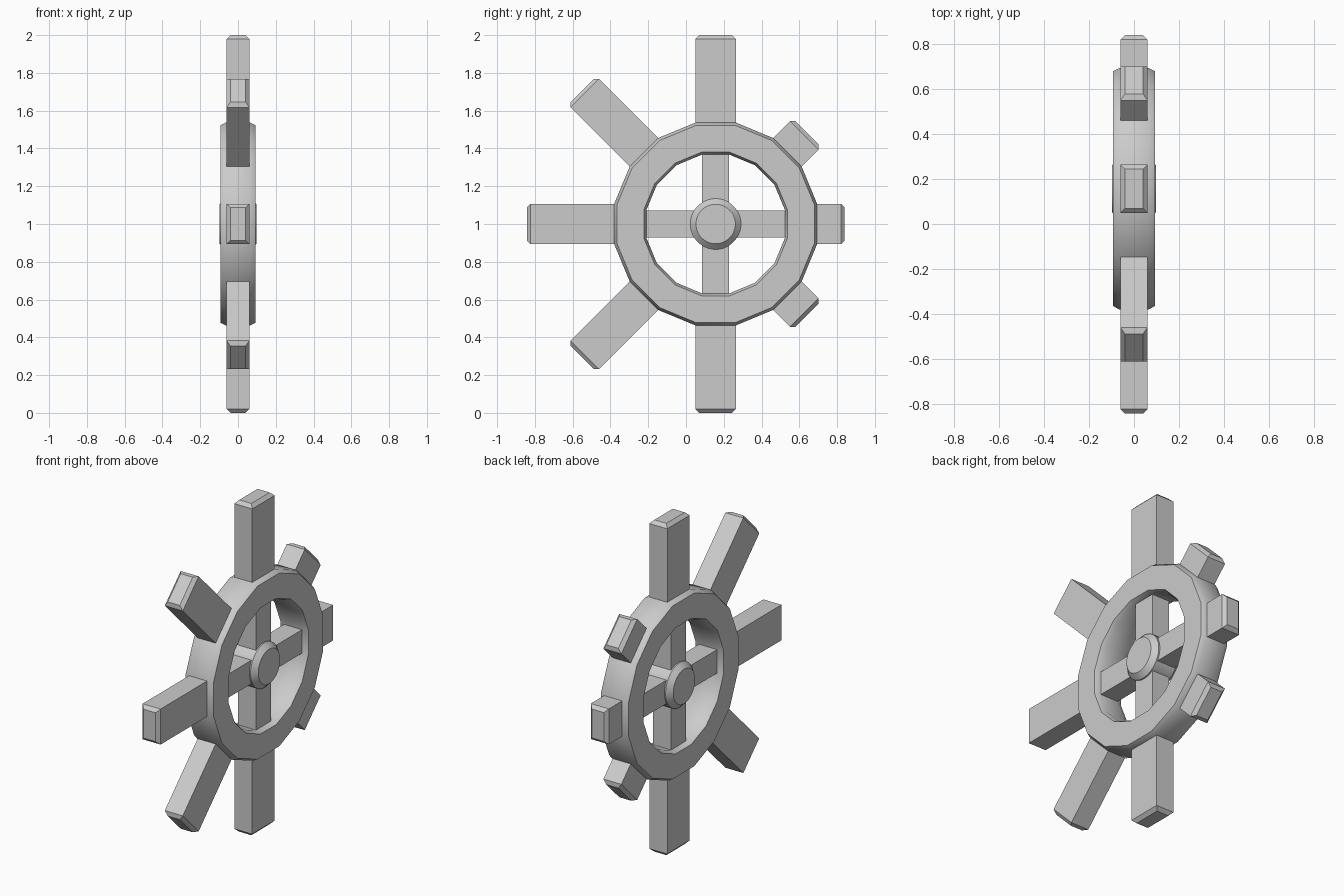
import bpy, bmesh
from math import pi, cos, sin, radians
from mathutils import Matrix, Vector

cube = bpy.data.objects.get("Cube")
if cube:
    bpy.data.objects.remove(cube, do_unlink=True)

CENTRE = Vector((0, 0.157, 1.0))   # wheel axis runs along x
SIDES = 16
HALF = 0.06                        # half thickness of pegs and spokes

grey = bpy.data.materials.new("light_grey")
grey.use_nodes = True
colour = (0.6, 0.6, 0.6, 1)
grey.diffuse_color = colour
grey.node_tree.nodes["Principled BSDF"].inputs["Base Color"].default_value = colour


def finish(bm, name, smooth=False):
    bmesh.ops.recalc_face_normals(bm, faces=bm.faces)
    mesh = bpy.data.meshes.new(name)
    bm.to_mesh(mesh)
    bm.free()
    mesh.materials.append(grey)
    ob = bpy.data.objects.new(name, mesh)
    ob.location = CENTRE
    bpy.context.collection.objects.link(ob)
    if smooth:
        bpy.ops.object.select_all(action="DESELECT")
        ob.select_set(True)
        bpy.context.view_layer.objects.active = ob
        bpy.ops.object.shade_smooth_by_angle(angle=radians(35))
    return ob


def lathe(name, profile, sides, closed):
    """Spin an (x, apothem) profile round the x axis with flats on the axes."""
    bm = bmesh.new()
    scale = 1 / cos(pi / sides)
    rings = []
    for x, r in profile:
        angles = [(i + 0.5) * 2 * pi / sides for i in range(sides)]
        rings.append([bm.verts.new((x, r * scale * cos(a), r * scale * sin(a)))
                      for a in angles])
    pairs = list(zip(rings, rings[1:]))
    if closed:
        pairs.append((rings[-1], rings[0]))
    else:
        bm.faces.new(rings[0])
        bm.faces.new(rings[-1])
    for a, b in pairs:
        for i in range(sides):
            j = (i + 1) % sides
            bm.faces.new((a[i], a[j], b[j], b[i]))
    return finish(bm, name, True)


def bar(name, angle, start, end, half_width, chamfer=0.0):
    """Radial block, optionally chamfered round its outer end."""
    bm = bmesh.new()
    levels = [(start, 0), (end - chamfer, 0)]
    if chamfer:
        levels.append((end, chamfer))
    loops = []
    for r, inset in levels:
        x, w = HALF - inset, half_width - inset
        loops.append([bm.verts.new((sx * x, r, sw * w))
                      for sx, sw in ((-1, -1), (1, -1), (1, 1), (-1, 1))])
    for a, b in zip(loops, loops[1:]):
        for i in range(4):
            j = (i + 1) % 4
            bm.faces.new((a[i], a[j], b[j], b[i]))
    bm.faces.new(loops[0])
    bm.faces.new(loops[-1])
    bm.transform(Matrix.Rotation(radians(angle), 4, "X"))
    return finish(bm, name)


# Rim with chamfered inner and outer edges
lathe("rim", [(-0.093, 0.38), (-0.093, 0.522), (-0.065, 0.537), (0.065, 0.537),
              (0.093, 0.522), (0.093, 0.38), (0.065, 0.367), (-0.065, 0.367)],
      SIDES, True)

# Hub with chamfered ends
lathe("hub", [(-0.098, 0.104), (-0.068, 0.134), (0.068, 0.134), (0.098, 0.104)],
      SIDES * 2, False)

# Inner cross of spokes
for name, angle in (("back", 0), ("top", 90), ("front", 180), ("bottom", 270)):
    bar(name + "_spoke", angle, 0.05, 0.42, 0.071)

# Outer pegs: long ones to the front, top and bottom, short ones to the back
for i in range(8):
    length = 0.683 if i in (7, 0, 1) else 1.0
    bar(f"peg_{i + 1}", i * 45, 0.5, length, 0.107, 0.02)
